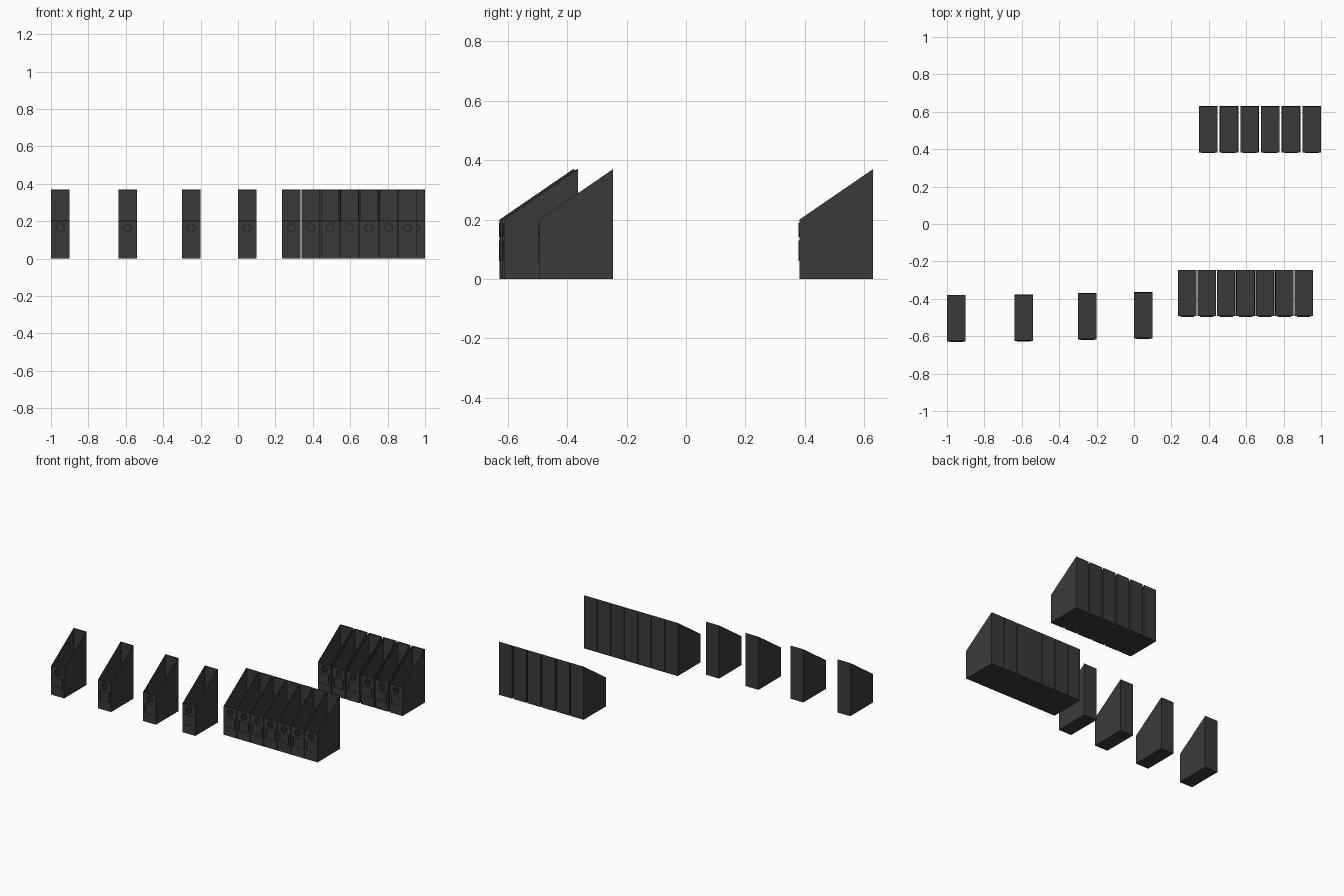
import bpy, bmesh
from math import pi, cos, sin

if "Cube" in bpy.data.objects:
    bpy.data.objects.remove(bpy.data.objects["Cube"])

W, D, LOW, HIGH, T = 0.10, 0.248, 0.20, 0.37, 0.004
RING_Z, RING_R = 0.165, 0.021

mat = bpy.data.materials.new("dark_grey")
mat.diffuse_color = (0.042, 0.042, 0.042, 1)
mat.use_nodes = True
mat.node_tree.nodes["Principled BSDF"].inputs["Base Color"].default_value = mat.diffuse_color


def prism(bm, pts, axis, a, b):
    """Extrude a 2D outline along x (outline in y,z) or y (outline in x,z)."""
    co = (lambda p, t: (t, *p)) if axis == "x" else (lambda p, t: (p[0], t, p[1]))
    face = bm.faces.new([bm.verts.new(co(p, a)) for p in pts])
    ext = bmesh.ops.extrude_face_region(bm, geom=[face])
    vs = [v for v in ext["geom"] if isinstance(v, bmesh.types.BMVert)]
    for v in vs:
        v.co["xyz".index(axis)] = b


def rect(x0, x1, z0, z1):
    return [(x0, z0), (x1, z0), (x1, z1), (x0, z1)]


def circle(r, z, n=24):
    return [(r * cos(2 * pi * i / n), z + r * sin(2 * pi * i / n)) for i in range(n)]


def finish(bm, name):
    bmesh.ops.recalc_face_normals(bm, faces=bm.faces[:])
    me = bpy.data.meshes.new(name)
    bm.to_mesh(me)
    bm.free()
    ob = bpy.data.objects.new(name, me)
    bpy.context.collection.objects.link(ob)
    return ob


# Solid body with slanted top
bm = bmesh.new()
prism(bm, [(0, 0), (D, 0), (D, HIGH), (0, LOW)], "x", -W / 2, W / 2)
body = finish(bm, "file_box_body")

# Cutters: the open inside and the finger hole
bm = bmesh.new()
prism(bm, [(T, T), (D - T, T), (D - T, 0.5), (T, 0.5)], "x", -W / 2 + T, W / 2 - T)
inside = finish(bm, "inside_cutter")
bm = bmesh.new()
prism(bm, circle(RING_R - 0.001, RING_Z), "y", -0.02, 0.02)
hole = finish(bm, "hole_cutter")
for cutter in (inside, hole):
    mod = body.modifiers.new("cut", "BOOLEAN")
    mod.object, mod.solver = cutter, "EXACT"
deps = bpy.context.evaluated_depsgraph_get()
shell = bpy.data.meshes.new_from_object(body.evaluated_get(deps))
for ob in (body, inside, hole):
    bpy.data.objects.remove(ob)

# Front fittings: ring around the hole and label frame
bm = bmesh.new()
bm.from_mesh(shell)
inner, outer = circle(RING_R - 0.001, RING_Z), circle(RING_R + 0.003, RING_Z)
rings = [[bm.verts.new((x, y, z)) for x, z in pts]
         for pts, y in ((outer, 0.001), (outer, -0.003), (inner, -0.003), (inner, 0.001))]
for k in range(4):
    a, b = rings[k], rings[(k + 1) % 4]
    for i in range(24):
        j = (i + 1) % 24
        bm.faces.new((a[i], a[j], b[j], b[i]))
for r in (rect(-0.036, -0.032, 0.06, 0.13), rect(0.032, 0.036, 0.06, 0.13),
          rect(-0.032, 0.032, 0.06, 0.064), rect(-0.032, 0.032, 0.126, 0.13)):
    prism(bm, r, "y", -0.003, 0.001)
box = finish(bm, "file_box")
box.data.materials.clear()
box.data.materials.append(mat)
mesh = box.data
bpy.data.objects.remove(box)

# Left edge x and front y of every box: four singles, a row of seven, a row of six
places = [(-1.0, -0.627), (-0.64, -0.625), (-0.30, -0.617), (0.0, -0.612)]
places += [(0.235 + 0.1038 * i, -0.493) for i in range(7)]
places += [(0.347 + 0.1106 * i, 0.382) for i in range(6)]
for i, (x, y) in enumerate(places):
    ob = bpy.data.objects.new(f"file_box_{i + 1}", mesh)
    ob.location = (x + W / 2, y, 0)
    bpy.context.collection.objects.link(ob)
